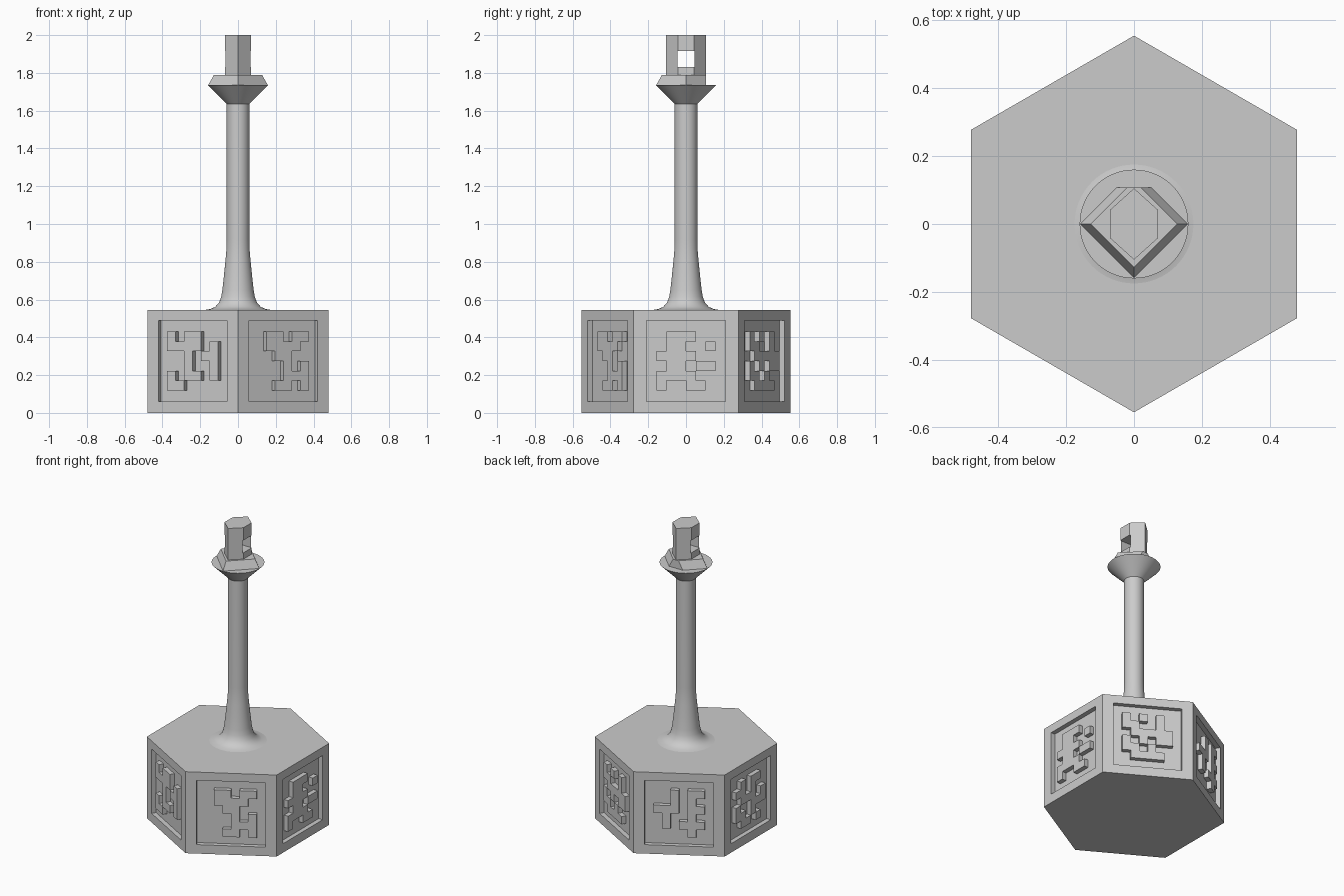
import bpy, bmesh, math
from mathutils import Vector

cube = bpy.data.objects.get("Cube")
if cube:
    bpy.data.objects.remove(cube, do_unlink=True)

grey = bpy.data.materials.new("plain_grey")
grey.use_nodes = True
colour = (0.6, 0.6, 0.6, 1)
grey.diffuse_color = colour
grey.node_tree.nodes["Principled BSDF"].inputs["Base Color"].default_value = colour


def finish(bm, name):
    """Turn a bmesh into a named object."""
    bmesh.ops.remove_doubles(bm, verts=bm.verts, dist=0.0001)
    bmesh.ops.recalc_face_normals(bm, faces=bm.faces)
    mesh = bpy.data.meshes.new(name)
    bm.to_mesh(mesh)
    bm.free()
    mesh.materials.append(grey)
    obj = bpy.data.objects.new(name, mesh)
    bpy.context.collection.objects.link(obj)
    return obj


def loft(name, bottom, top, z0, z1):
    """Closed solid between two outlines with the same point count."""
    bm = bmesh.new()
    lo = [bm.verts.new((x, y, z0)) for x, y in bottom]
    hi = [bm.verts.new((x, y, z1)) for x, y in top]
    n = len(lo)
    bm.faces.new(lo[::-1])
    bm.faces.new(hi)
    for i in range(n):
        j = (i + 1) % n
        bm.faces.new((lo[i], lo[j], hi[j], hi[i]))
    return finish(bm, name)


# Hexagonal base: each side has a sunken panel with raised square marks
APOTHEM, HEIGHT, DEPTH, CELL = 0.48, 0.545, 0.03, 0.052
HALF = APOTHEM / math.sqrt(3)
U = [-HALF, -0.21] + [(i - 3) * CELL for i in range(7)] + [0.21, HALF]
W = [0, 0.06] + [0.275 + (i - 3) * CELL for i in range(7)] + [0.49, HEIGHT]
LAST = len(U) - 2

# One mark pattern per side, going round from +x, rows from the top
MARKS = [
    ".###.. .##..# ####.. .##.## ####.. #..##.",
    "#.#.#. ##..#. .##### #.#.## ##.#.. .####.",
    "..#.## ..#.#. ###.## .#..#. .#.### ....#.",
    ".#.##. ##.#.. .###.# #..### ##.#.. .##.#.",
    "#.##.. ####.# ..#.## ..#..# #.##.# ##....",
    ".##.## .####. ..##.. ...#.# ...### ..##.#",
]


def cell_depth(rows, i, j):
    if i in (0, LAST) or j in (0, LAST):
        return 0
    if 2 <= i <= LAST - 2 and 2 <= j <= LAST - 2:
        return 0 if rows[LAST - 2 - j][i - 2] == "#" else DEPTH
    return DEPTH


bm = bmesh.new()
for side, pattern in enumerate(MARKS):
    a = math.radians(60 * side)
    out = Vector((math.cos(a), math.sin(a), 0))
    right = Vector((-math.sin(a), math.cos(a), 0))
    rows = pattern.split()

    def point(u, w, d):
        return bm.verts.new(out * (APOTHEM - d) + right * u + Vector((0, 0, w)))

    for i in range(LAST + 1):
        for j in range(LAST + 1):
            d = cell_depth(rows, i, j)
            u0, u1, w0, w1 = U[i], U[i + 1], W[j], W[j + 1]
            bm.faces.new([point(u, w, d) for u, w in
                          ((u0, w0), (u1, w0), (u1, w1), (u0, w1))])
            # step walls towards the next column and the next row
            if i < LAST:
                e = cell_depth(rows, i + 1, j)
                if e != d:
                    bm.faces.new([point(u1, w0, d), point(u1, w0, e),
                                  point(u1, w1, e), point(u1, w1, d)])
            if j < LAST:
                e = cell_depth(rows, i, j + 1)
                if e != d:
                    bm.faces.new([point(u0, w1, d), point(u1, w1, d),
                                  point(u1, w1, e), point(u0, w1, e)])
bmesh.ops.remove_doubles(bm, verts=bm.verts, dist=0.0001)
# close the top and bottom rims
for level in (0, HEIGHT):
    rim = [v for v in bm.verts if abs(v.co.z - level) < 0.001]
    rim.sort(key=lambda v: math.atan2(v.co.y, v.co.x))
    bm.faces.new(rim)
finish(bm, "hexagonal_base")

# Turned stem with a flared foot and a conical collar
profile = [(0.175, 0.545), (0.145, 0.55), (0.12, 0.562), (0.1, 0.585),
           (0.089, 0.615), (0.083, 0.65), (0.074, 0.73), (0.066, 0.81),
           (0.061, 0.87), (0.06, 0.92), (0.06, 1.635), (0.16, 1.735), (0, 1.735)]
bm = bmesh.new()
line = [bm.verts.new((r, 0, z)) for r, z in profile]
edges = [bm.edges.new(pair) for pair in zip(line, line[1:])]
bmesh.ops.spin(bm, geom=line + edges, cent=(0, 0, 0), axis=(0, 0, 1),
               angle=math.tau, steps=64, use_merge=True)
stem = finish(bm, "stem")
bpy.ops.object.select_all(action="DESELECT")
stem.select_set(True)
bpy.context.view_layer.objects.active = stem
bpy.ops.object.shade_smooth_by_angle(angle=math.radians(30))


# Diamond shoulder with its rear corner cut flat
def diamond(r, cut=0.107):
    return [(0, -r), (r, 0), (r - cut, cut), (cut - r, cut), (-r, 0)]


loft("diamond_shoulder", diamond(0.158), diamond(0.127), 1.735, 1.79)

# Six-sided tip with a square hole through it
tip_outline = [(0, -0.105), (0.07, -0.042), (0.07, 0.042),
               (0, 0.105), (-0.07, 0.042), (-0.07, -0.042)]
tip = loft("tip", tip_outline, tip_outline, 1.785, 2.0)
square = [(-0.2, -0.046), (0.2, -0.046), (0.2, 0.046), (-0.2, 0.046)]
cutter = loft("hole_cutter", square, square, 1.832, 1.915)
cutter.hide_render = True
hole = tip.modifiers.new("hole", "BOOLEAN")
hole.operation = "DIFFERENCE"
hole.solver = "EXACT"
hole.object = cutter
bpy.context.view_layer.objects.active = tip
bpy.ops.object.modifier_apply(modifier=hole.name)
bpy.data.objects.remove(cutter, do_unlink=True)
